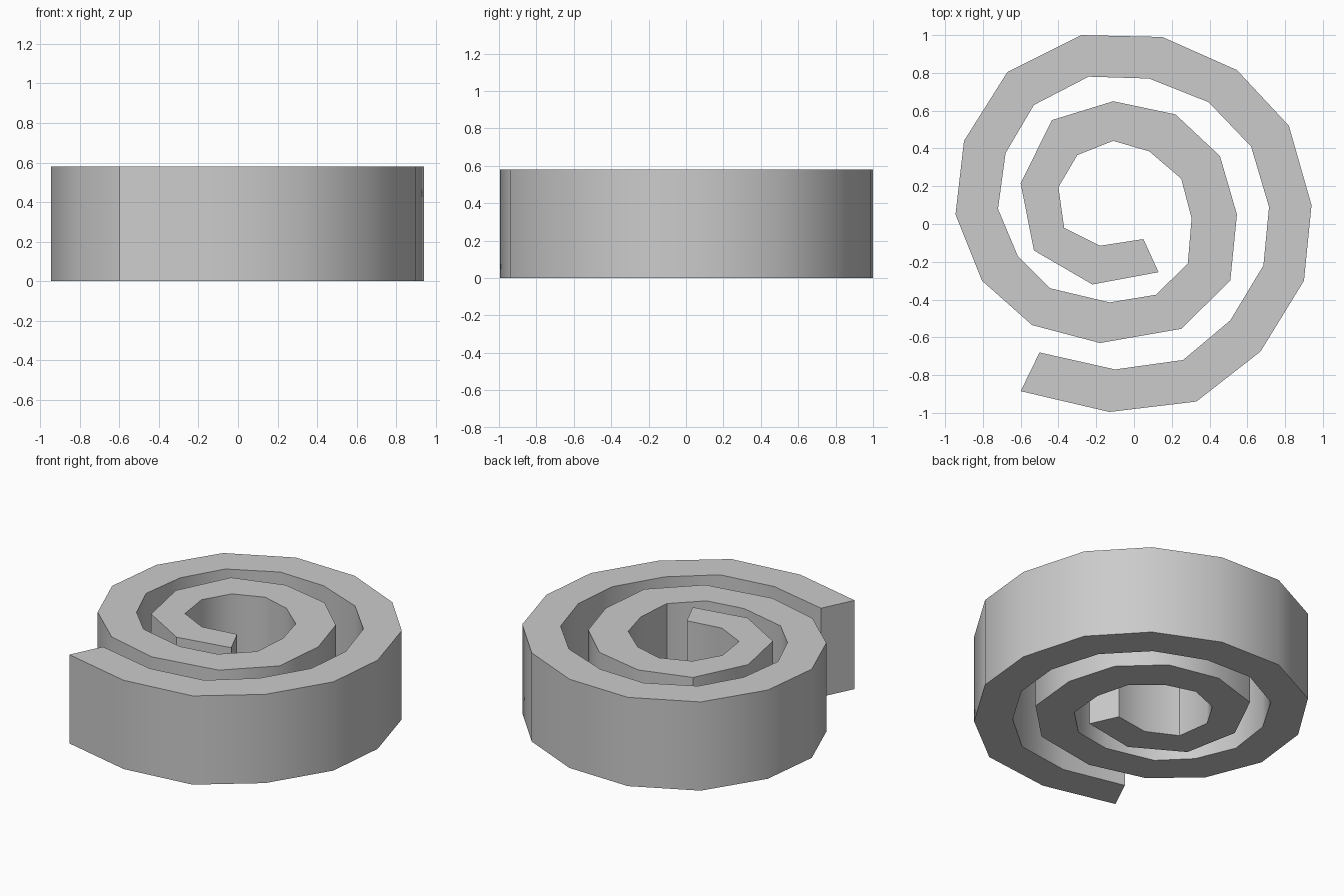
import bpy
import bmesh
import math

default_cube = bpy.data.objects.get("Cube")
if default_cube:
    bpy.data.objects.remove(default_cube, do_unlink=True)

HEIGHT = 0.58

# Outward edge of the coiled band, from the loose outer end to the inner end
outward_edge = [
    (-.6, -.885), (-.13, -.995), (.33, -.94), (.67, -.675), (.9, -.3),
    (.94, .1), (.82, .52), (.545, .815), (.15, .99), (-.28, 1),
    (-.67, .805), (-.9, .44), (-.945, .05), (-.805, -.3), (-.54, -.535),
    (-.18, -.63), (.25, -.555), (.51, -.3), (.545, .05), (.455, .36),
    (.22, .58), (-.11, .65), (-.435, .55), (-.6, .215), (-.53, -.14),
    (-.22, -.32), (.13, -.255),
]

# Inward edge, one point opposite each outward point
inward_edge = [
    (-.5, -.68), (-.1, -.77), (.26, -.72), (.51, -.51), (.685, -.22),
    (.715, .09), (.62, .41), (.395, .645), (.08, .77), (-.24, .78),
    (-.53, .63), (-.68, .375), (-.72, .08), (-.615, -.17), (-.445, -.34),
    (-.13, -.415), (.115, -.375), (.285, -.21), (.305, .03), (.25, .24),
    (.08, .385), (-.11, .44), (-.3, .365), (-.4, .195), (-.37, -.02),
    (-.18, -.115), (.05, -.08),
]


def make_material(name, color):
    material = bpy.data.materials.new(name)
    material.use_nodes = True
    material.diffuse_color = color
    material.node_tree.nodes["Principled BSDF"].inputs["Base Color"].default_value = color
    return material


def make_band(name, outward, inward, height, material):
    """Join two matching edges into a flat strip and raise it to a solid."""
    bm = bmesh.new()
    pairs = [[bm.verts.new((x, y, 0)) for x, y in pair]
             for pair in zip(outward, inward)]
    for (a, b), (c, d) in zip(pairs, pairs[1:]):
        bm.faces.new((a, c, d, b))

    raised = bmesh.ops.extrude_face_region(bm, geom=bm.faces[:], use_keep_orig=True)
    top_verts = [g for g in raised["geom"] if isinstance(g, bmesh.types.BMVert)]
    bmesh.ops.translate(bm, verts=top_verts, vec=(0, 0, height))
    bmesh.ops.recalc_face_normals(bm, faces=bm.faces[:])

    mesh = bpy.data.meshes.new(name)
    bm.to_mesh(mesh)
    bm.free()
    mesh.materials.append(material)
    band = bpy.data.objects.new(name, mesh)
    bpy.context.collection.objects.link(band)
    return band


# Single grey spiral band, smooth along the walls and sharp at the rims
grey = make_material("plain_grey", (0.6, 0.6, 0.6, 1))
spiral_band = make_band("spiral_band", outward_edge, inward_edge, HEIGHT, grey)

bpy.ops.object.select_all(action="DESELECT")
spiral_band.select_set(True)
bpy.context.view_layer.objects.active = spiral_band
bpy.ops.object.shade_smooth_by_angle(angle=math.radians(40))
